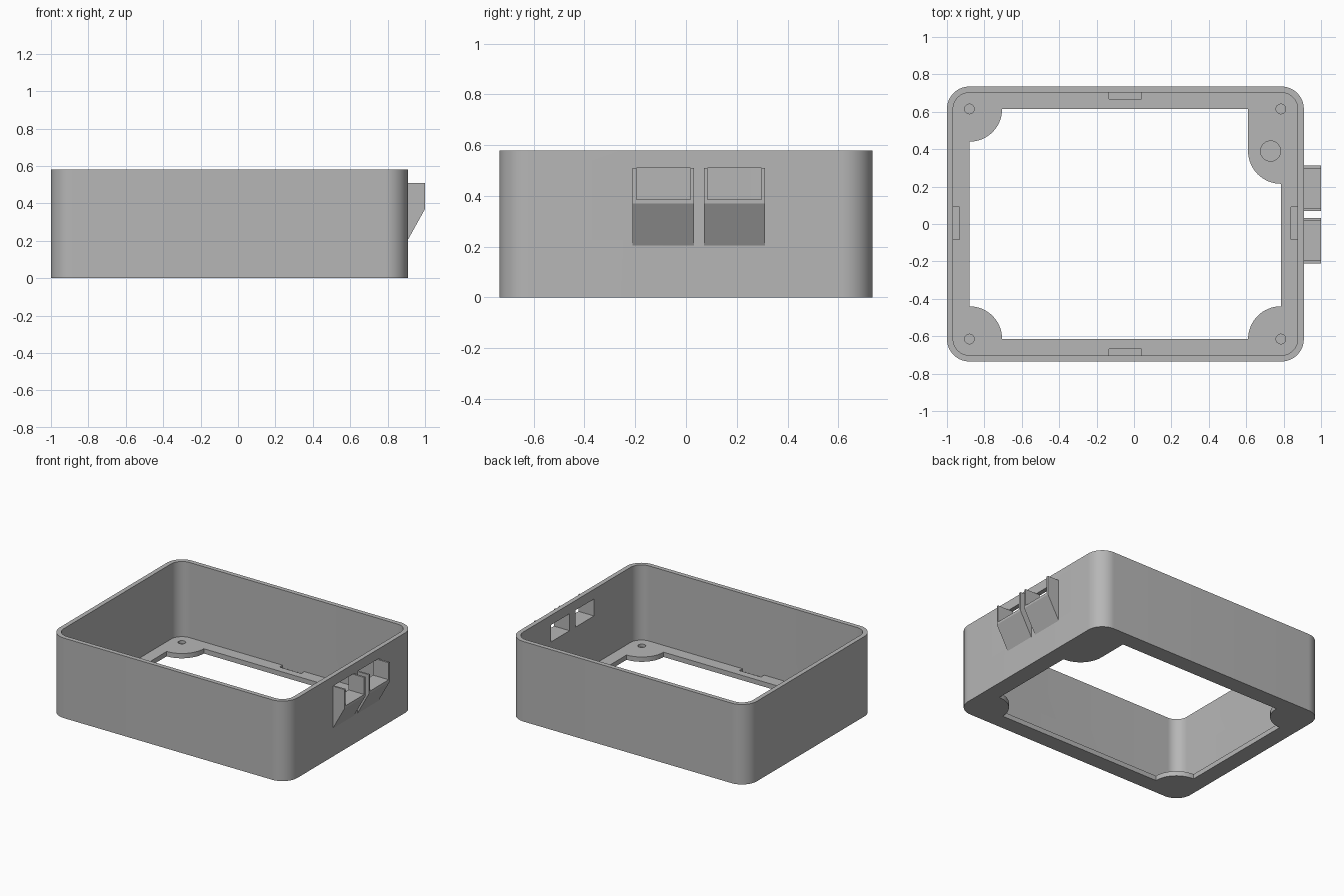
import bpy, bmesh
from math import cos, sin, radians
from mathutils import Vector

cube = bpy.data.objects.get("Cube")
if cube:
    bpy.data.objects.remove(cube, do_unlink=True)

grey = bpy.data.materials.new("plain grey")
grey.use_nodes = True
grey.diffuse_color = (0.47, 0.47, 0.47, 1)
grey.node_tree.nodes["Principled BSDF"].inputs["Base Color"].default_value = grey.diffuse_color

LEFT, RIGHT, HALF_Y, HEIGHT = -1.0, 0.908, 0.735, 0.58
WALL, FLOOR = 0.033, 0.035
HOLE_L, HOLE_R, HOLE_Y, LOBE = -0.88, 0.785, 0.615, 0.175


def prism(name, points, offset):
    """Solid made by sweeping a closed outline along an offset."""
    bm = bmesh.new()
    face = bm.faces.new([bm.verts.new(p) for p in points])
    swept = bmesh.ops.extrude_face_region(bm, geom=[face])["geom"]
    bmesh.ops.translate(bm, vec=Vector(offset),
                        verts=[g for g in swept if isinstance(g, bmesh.types.BMVert)])
    bmesh.ops.recalc_face_normals(bm, faces=bm.faces)
    mesh = bpy.data.meshes.new(name)
    bm.to_mesh(mesh)
    bm.free()
    mesh.materials.append(grey)
    obj = bpy.data.objects.new(name, mesh)
    bpy.context.collection.objects.link(obj)
    return obj


def arc(cx, cy, r, start, end, steps=16):
    angles = [radians(start + (end - start) * i / steps) for i in range(steps + 1)]
    return [(cx + r * cos(a), cy + r * sin(a)) for a in angles]


def upright(name, outline, z0, z1):
    return prism(name, [(x, y, z0) for x, y in outline], (0, 0, z1 - z0))


def rounded(x0, x1, y0, y1, r):
    return (arc(x1 - r, y1 - r, r, 0, 90) + arc(x0 + r, y1 - r, r, 90, 180)
            + arc(x0 + r, y0 + r, r, 180, 270) + arc(x1 - r, y0 + r, r, 270, 360))


def box(name, x0, x1, y0, y1, z0, z1):
    return upright(name, [(x0, y0), (x1, y0), (x1, y1), (x0, y1)], z0, z1)


def select(obj):
    bpy.ops.object.select_all(action="DESELECT")
    obj.select_set(True)
    bpy.context.view_layer.objects.active = obj


def cut(target, cutter):
    mod = target.modifiers.new("cut", "BOOLEAN")
    mod.operation, mod.solver, mod.object = "DIFFERENCE", "EXACT", cutter
    select(target)
    bpy.ops.object.modifier_apply(modifier=mod.name)
    bpy.data.objects.remove(cutter, do_unlink=True)


# Case: rounded wall with a narrow floor flange
case = upright("case", rounded(LEFT, RIGHT, -HALF_Y, HALF_Y, 0.12), 0, HEIGHT)
cut(case, upright("cavity", rounded(LEFT + WALL, RIGHT - WALL, -HALF_Y + WALL,
                                    HALF_Y - WALL, 0.12 - WALL), FLOOR, 1))

# Floor opening, leaving rounded lobes at the corners
opening = (arc(HOLE_L, -HOLE_Y, LOBE, 90, 0) + arc(HOLE_R, -HOLE_Y, LOBE, 180, 90)
           + arc(HOLE_R, 0.39, LOBE, 270, 180) + [(HOLE_R - LOBE, HOLE_Y)]
           + arc(HOLE_L, HOLE_Y, LOBE, 0, -90))
cut(case, upright("floor_opening", opening, -0.1, 0.2))

# Blind screw holes and the larger round recess
holes = [(x, y, 0.026) for x in (HOLE_L, HOLE_R) for y in (-HOLE_Y, HOLE_Y)]
for x, y, r in holes + [(0.73, 0.39, 0.054)]:
    cut(case, upright("hole", arc(x, y, r, 0, 345, 23), 0.015, 0.1))

# Shallow notches beside each wall
for y in (-0.685, 0.685):
    cut(case, box("notch", -0.135, 0.04, y - 0.018, y + 0.018, 0.015, 0.1))
for x in (LEFT + 0.05, RIGHT - 0.05):
    cut(case, box("notch", x - 0.018, x + 0.018, -0.082, 0.092, 0.015, 0.1))

# Two windows, each with an open-topped ramped hood outside
SILL, TOP, PLATE, TIP = 0.387, 0.51, 0.014, 1.0
BACK = RIGHT - 0.008
for side, y0, y1 in (("front", -0.21, 0.032), ("back", 0.07, 0.312)):
    cut(case, box("window", 0.8, 1.1, y0 + PLATE, y1 - PLATE, SILL, TOP))
    ramp = [(BACK, 0.19), (TIP, 0.37), (TIP, SILL), (BACK, SILL)]
    cheek = [(BACK, 0.19), (TIP, 0.37), (TIP, TOP), (BACK, TOP)]
    prism(side + "_hood_ramp", [(x, y0 + PLATE, z) for x, z in ramp],
          (0, y1 - y0 - 2 * PLATE, 0))
    for end, y in (("front", y0), ("back", y1 - PLATE)):
        prism(f"{side}_hood_{end}_cheek", [(x, y, z) for x, z in cheek], (0, PLATE, 0))

# Smooth rounded corners, crisp edges
select(case)
bpy.ops.object.shade_smooth_by_angle(angle=radians(30))
